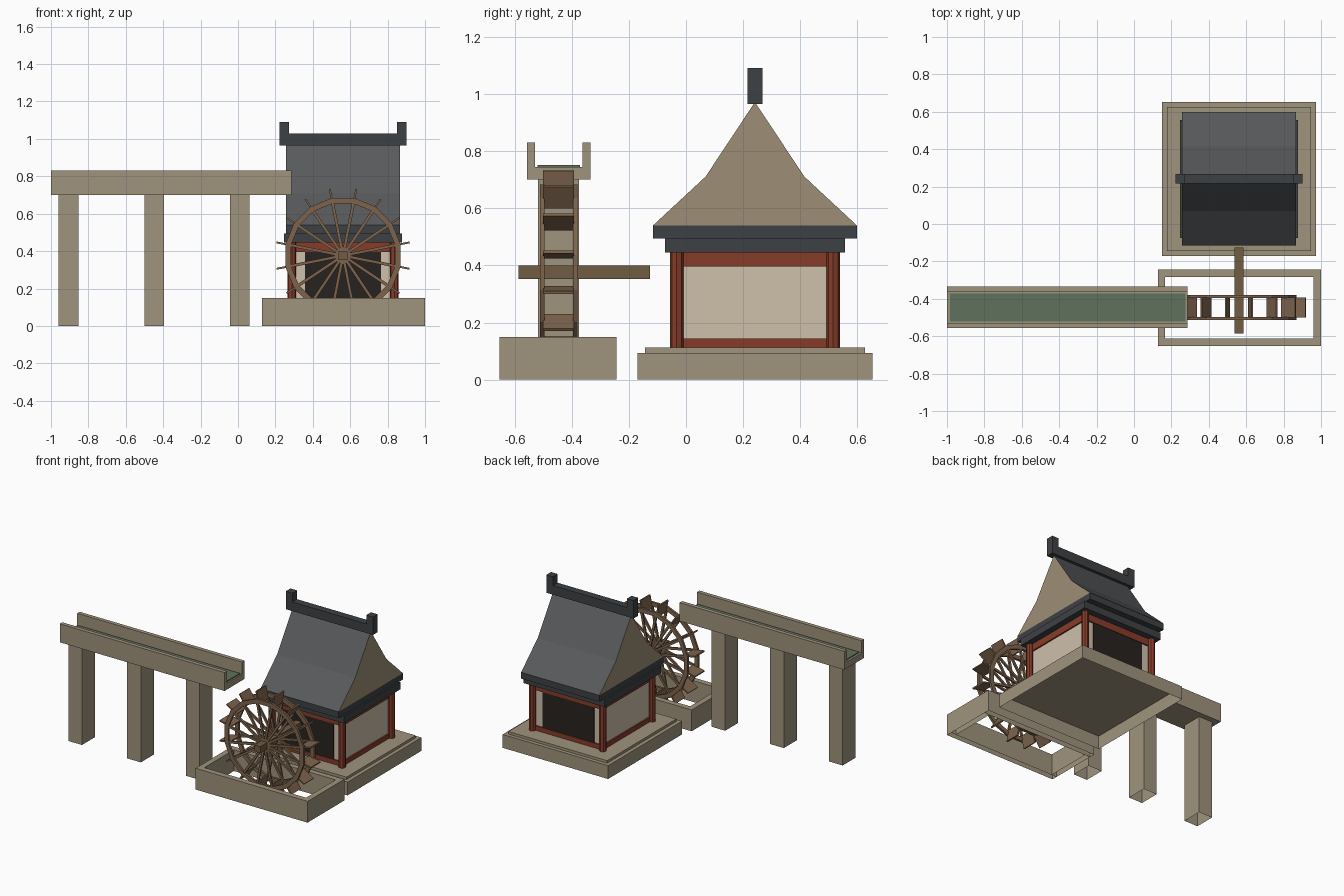
import bpy, bmesh
from math import pi, cos, sin
from mathutils import Matrix, Vector

if "Cube" in bpy.data.objects:
    bpy.data.objects.remove(bpy.data.objects["Cube"])


def material(name, r, g, b):
    m = bpy.data.materials.new(name)
    # convert display colour to linear
    m.diffuse_color = [(c / 255) ** 2.2 for c in (r, g, b)] + [1]
    m.use_nodes = True
    m.node_tree.nodes["Principled BSDF"].inputs["Base Color"].default_value = m.diffuse_color
    return m


STONE = material("stone", 158, 146, 124)
GABLE = material("gable_plaster", 156, 140, 117)
WOOD = material("wood", 125, 100, 78)
DARKWOOD = material("axle_wood", 112, 92, 68)
RED = material("red_timber", 134, 62, 45)
CREAM = material("cream_wall", 205, 190, 170)
BLACK = material("dark_opening", 44, 39, 36)
TILE = material("roof_tile", 88, 90, 92)
TRIM = material("roof_trim", 64, 67, 70)
WATER = material("water", 95, 112, 92)


def finish(name, bm, *mats):
    bmesh.ops.recalc_face_normals(bm, faces=bm.faces)
    me = bpy.data.meshes.new(name)
    bm.to_mesh(me)
    bm.free()
    for m in mats:
        me.materials.append(m)
    ob = bpy.data.objects.new(name, me)
    bpy.context.collection.objects.link(ob)
    return ob


def add_box(bm, x0, x1, y0, y1, z0, z1, open_bottom=False, turn=None):
    size = Matrix.Diagonal((x1 - x0, y1 - y0, z1 - z0, 1))
    mid = Matrix.Translation(((x0 + x1) / 2, (y0 + y1) / 2, (z0 + z1) / 2))
    verts = bmesh.ops.create_cube(bm, size=1, matrix=(turn or Matrix()) @ mid @ size)["verts"]
    if open_bottom:
        low = [f for f in {f for v in verts for f in v.link_faces}
               if all(abs(v.co.z - z0) < 1e-5 for v in f.verts)]
        bmesh.ops.delete(bm, geom=low, context='FACES_ONLY')


def boxes(name, mat, *dims, open_bottom=False):
    bm = bmesh.new()
    for d in dims:
        add_box(bm, *d, open_bottom=open_bottom)
    return finish(name, bm, mat)


HX, HY = 0.5615, 0.2415      # house centre


def house_box(name, mat, hx, hy, z0, z1, **kw):
    return boxes(name, mat, (HX - hx, HX + hx, HY - hy, HY + hy, z0, z1), **kw)


# Stone platform
house_box("platform_base", STONE, 0.4115, 0.4115, 0, 0.094, open_bottom=True)
house_box("platform_step", STONE, 0.385, 0.385, 0.094, 0.112)

# Walls, timber frame and openings
house_box("walls", CREAM, 0.262, 0.262, 0.112, 0.445)
house_box("sill_beam", RED, 0.272, 0.272, 0.112, 0.144)
house_box("lintel_beam", RED, 0.272, 0.272, 0.396, 0.445)
for side, s in (("front", -1), ("back", 1)):
    y = HY + s * 0.262
    boxes(side + "_opening", BLACK, (HX - 0.202, HX + 0.202, y - 0.006, y + 0.006, 0.144, 0.396))
bm = bmesh.new()
for sx in (-1, 1):
    for sy in (-1, 1):
        place = Matrix.Translation((HX + sx * 0.274, HY + sy * 0.274, 0.2785))
        bmesh.ops.create_cone(bm, cap_ends=True, segments=8, radius1=0.0235, radius2=0.0235,
                              depth=0.333, matrix=place)
finish("corner_posts", bm, RED)

# Eaves
house_box("lower_eave", TRIM, 0.3155, 0.3155, 0.445, 0.495)
house_box("upper_eave", TRIM, 0.305, 0.357, 0.495, 0.54)

# Roof with a kinked profile, tiled slopes and plaster gables
profile = [(-0.357, 0.54), (-0.173, 0.711), (0, 0.972), (0.173, 0.711), (0.357, 0.54)]
bm = bmesh.new()
ends = [[bm.verts.new((HX + sx * 0.305, HY + y, z)) for y, z in profile] for sx in (-1, 1)]
for e in ends:
    bm.faces.new(e).material_index = 1
for i in range(5):
    j = (i + 1) % 5
    bm.faces.new((ends[0][i], ends[0][j], ends[1][j], ends[1][i]))
finish("roof", bm, TILE, GABLE)

# Ridge with raised ends
ry = (HY - 0.026, HY + 0.026)
boxes("ridge", TRIM, (HX - 0.29, HX + 0.29, *ry, 0.965, 1.029))
boxes("ridge_ends", TRIM, *[(HX + s * 0.314 - 0.026, HX + s * 0.314 + 0.026, *ry, 0.965, 1.091)
                            for s in (-1, 1)])

# Aqueduct trough, water and pillars
TY = -0.446
boxes("trough_floor", STONE, (-1, 0.285, TY - 0.111, TY + 0.111, 0.70, 0.745))
boxes("trough_sides", STONE, *[(-1, 0.285, TY + s * 0.097 - 0.014, TY + s * 0.097 + 0.014, 0.745, 0.83)
                               for s in (-1, 1)])
boxes("trough_water", WATER, (-0.985, 0.275, TY - 0.074, TY + 0.074, 0.745, 0.752))
boxes("trough_pillars", STONE, *[(x - 0.053, x + 0.053, TY - 0.072, TY + 0.072, 0, 0.70)
                                 for x in (-0.907, -0.448, 0.009)], open_bottom=True)

# Wheel basin walls
boxes("basin", STONE,
      (0.127, 1, -0.653, -0.613, 0, 0.15), (0.127, 1, -0.284, -0.244, 0, 0.15),
      (0.127, 0.167, -0.613, -0.284, 0, 0.15), (0.96, 1, -0.613, -0.284, 0, 0.15),
      open_bottom=True)

# Water wheel: two rims, spokes, paddles and axle
N = 16
CENTRE = Vector((HX, TY, 0.376))
angles = [2 * pi * (i + 0.5) / N for i in range(N)]
rims, spokes, paddles = bmesh.new(), bmesh.new(), bmesh.new()
for s in (-1, 1):
    y = s * 0.058
    section = [(0.284, y - 0.008), (0.314, y - 0.008), (0.314, y + 0.008), (0.284, y + 0.008)]
    rings = [[rims.verts.new(CENTRE + Vector((r * cos(a), yy, r * sin(a)))) for r, yy in section]
             for a in angles]
    for i in range(N):
        a, b = rings[i], rings[(i + 1) % N]
        for k in range(4):
            m = (k + 1) % 4
            rims.faces.new((a[k], a[m], b[m], b[k]))
for a in angles:
    turn = Matrix.Translation(CENTRE) @ Matrix.Rotation(-a, 4, 'Y')
    for s in (-1, 1):
        add_box(spokes, 0.015, 0.29, s * 0.058 - 0.006, s * 0.058 + 0.006, -0.008, 0.008, turn=turn)
    add_box(paddles, 0.272, 0.363, -0.054, 0.054, -0.005, 0.005, turn=turn)
finish("wheel_rims", rims, WOOD)
finish("wheel_spokes", spokes, WOOD)
finish("wheel_paddles", paddles, WOOD)
boxes("wheel_axle", DARKWOOD, (HX - 0.023, HX + 0.023, -0.586, -0.126, 0.353, 0.399))
